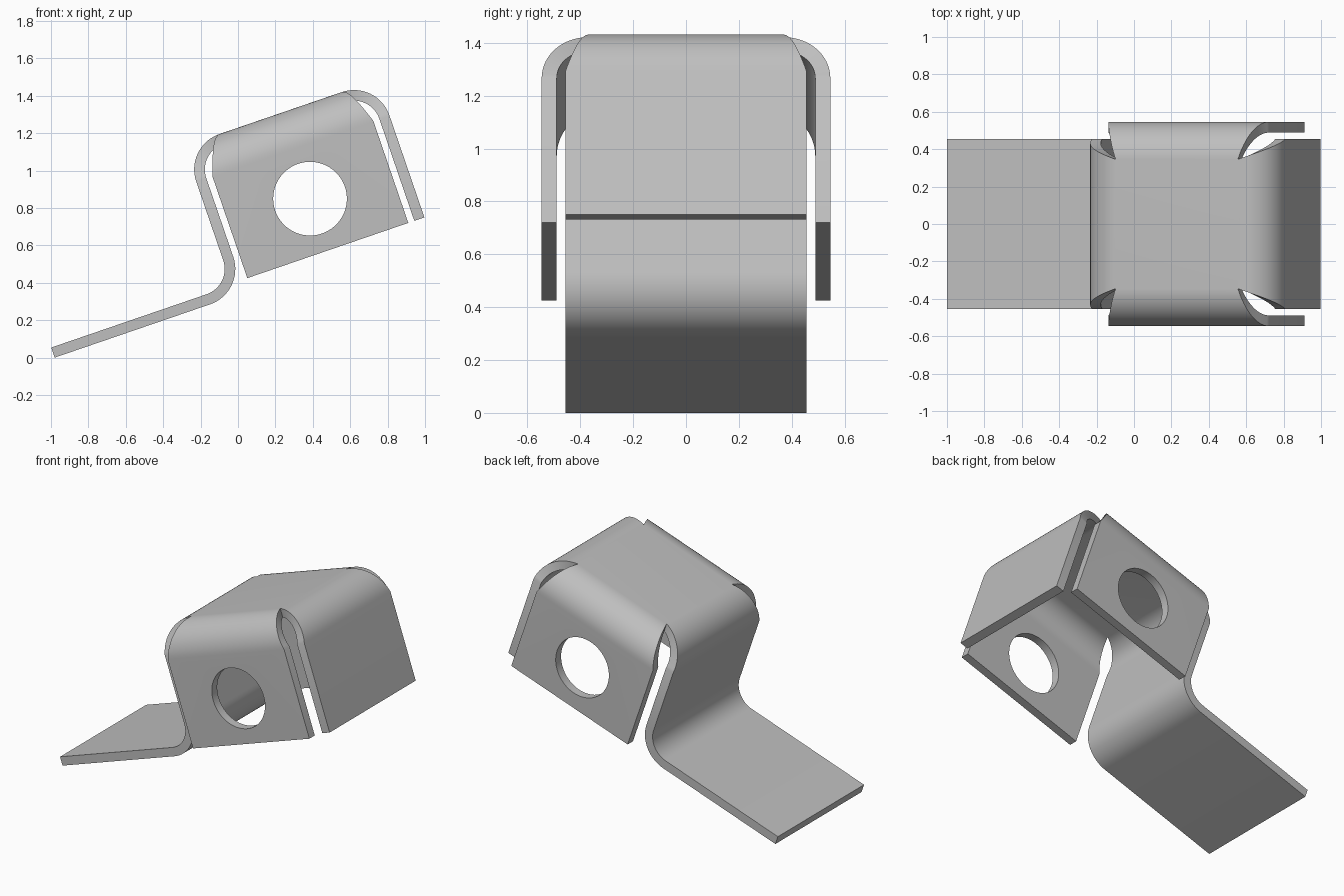
import bpy, bmesh, math
from mathutils import Vector, Matrix

cube = bpy.data.objects.get("Cube")
if cube:
    bpy.data.objects.remove(cube, do_unlink=True)

T = 0.057            # sheet thickness
R_OUT = 0.20         # outer bend radius
R = R_OUT - T / 2    # bend radius at mid sheet
FLAT = 0.346         # half size of the flat top
WIDE = 0.455         # half width of the flanges
TOP = 1.163 - T / 2  # mid-sheet height of the top
CENTRE = 0.64        # centre of the box along the slope
TILT = math.radians(18.93)
STEPS = 16

metal = bpy.data.materials.new("plain grey metal")
grey = (0.52, 0.52, 0.52, 1)
metal.use_nodes = True
metal.diffuse_color = grey
metal.node_tree.nodes["Principled BSDF"].inputs["Base Color"].default_value = grey


def trace(moves):
    """Follow bends and straights; return (out, height, heading, half width)."""
    out, height, head, half = FLAT, TOP, 0.0, FLAT
    path = [(out, height, head, half)]
    for kind, amount, end_half in moves:
        n = STEPS if kind == "bend" else 1
        start_half = half
        turn = amount / n if kind == "bend" else 0
        step = 2 * R * math.sin(abs(turn) / 2) if turn else amount
        for i in range(n):
            out += step * math.cos(head + turn / 2)
            height += step * math.sin(head + turn / 2)
            head += turn
            half = start_half + (end_half - start_half) * (i + 1) / n
            path.append((out, height, head, half))
    return path


def flange(bm, moves, spin):
    """Sheet strip growing from one edge of the top, turned about z."""
    rot = Matrix.Rotation(spin, 3, 'Z')
    rings = []
    for out, height, head, half in trace(moves):
        normal = Vector((-math.sin(head), 0, math.cos(head))) * T / 2
        mid = Vector((out, 0, height))
        side = Vector((0, half, 0))
        corners = (mid + normal - side, mid + normal + side,
                   mid - normal + side, mid - normal - side)
        rings.append([bm.verts.new(rot @ c) for c in corners])
    for a, b in zip(rings, rings[1:]):
        for i in range(4):
            j = (i + 1) % 4
            bm.faces.new((a[i], b[i], b[j], a[j]))
    bm.faces.new(rings[-1])


bm = bmesh.new()

# Flat top sheet
for z in (TOP + T / 2, TOP - T / 2):
    bm.faces.new([bm.verts.new((x * FLAT, y * FLAT, z))
                  for x, y in ((-1, -1), (1, -1), (1, 1), (-1, 1))])

# Two side flanges, the end flange, and the wall that bends out into the foot
quarter = math.pi / 2
down = [("bend", -quarter, WIDE), ("straight", 0.577, WIDE)]
foot = [("bend", -quarter, WIDE), ("straight", 0.445, WIDE),
        ("bend", quarter, WIDE), ("straight", 0.878, WIDE)]
for spin, moves in ((0, down), (quarter, down), (-quarter, down), (math.pi, foot)):
    flange(bm, moves, spin)

bmesh.ops.remove_doubles(bm, verts=bm.verts, dist=0.0005)
bmesh.ops.recalc_face_normals(bm, faces=bm.faces)
mesh = bpy.data.meshes.new("bent_bracket")
bm.to_mesh(mesh)
bm.free()
bracket = bpy.data.objects.new("bent_bracket", mesh)
mesh.materials.append(metal)
bpy.context.collection.objects.link(bracket)

# Round hole through both side flanges
bpy.ops.mesh.primitive_cylinder_add(vertices=64, radius=0.197, depth=2,
                                    location=(0, 0, 0.679), rotation=(quarter, 0, 0))
cutter = bpy.context.object
cutter.name = "hole_cutter"
cutter.hide_render = True
cutter.data.materials.append(metal)
cut = bracket.modifiers.new("side_holes", 'BOOLEAN')
cut.operation, cut.solver, cut.object = 'DIFFERENCE', 'EXACT', cutter
bpy.ops.object.select_all(action='DESELECT')
bracket.select_set(True)
bpy.context.view_layer.objects.active = bracket
bpy.ops.object.modifier_apply(modifier=cut.name)
bpy.data.objects.remove(cutter, do_unlink=True)

# Tilt the part so that it rests on the foot's edge
bracket.data.transform(Matrix.Rotation(-TILT, 4, 'Y') @ Matrix.Translation((CENTRE, 0, 0)))
bpy.ops.object.shade_smooth_by_angle(angle=math.radians(30))
